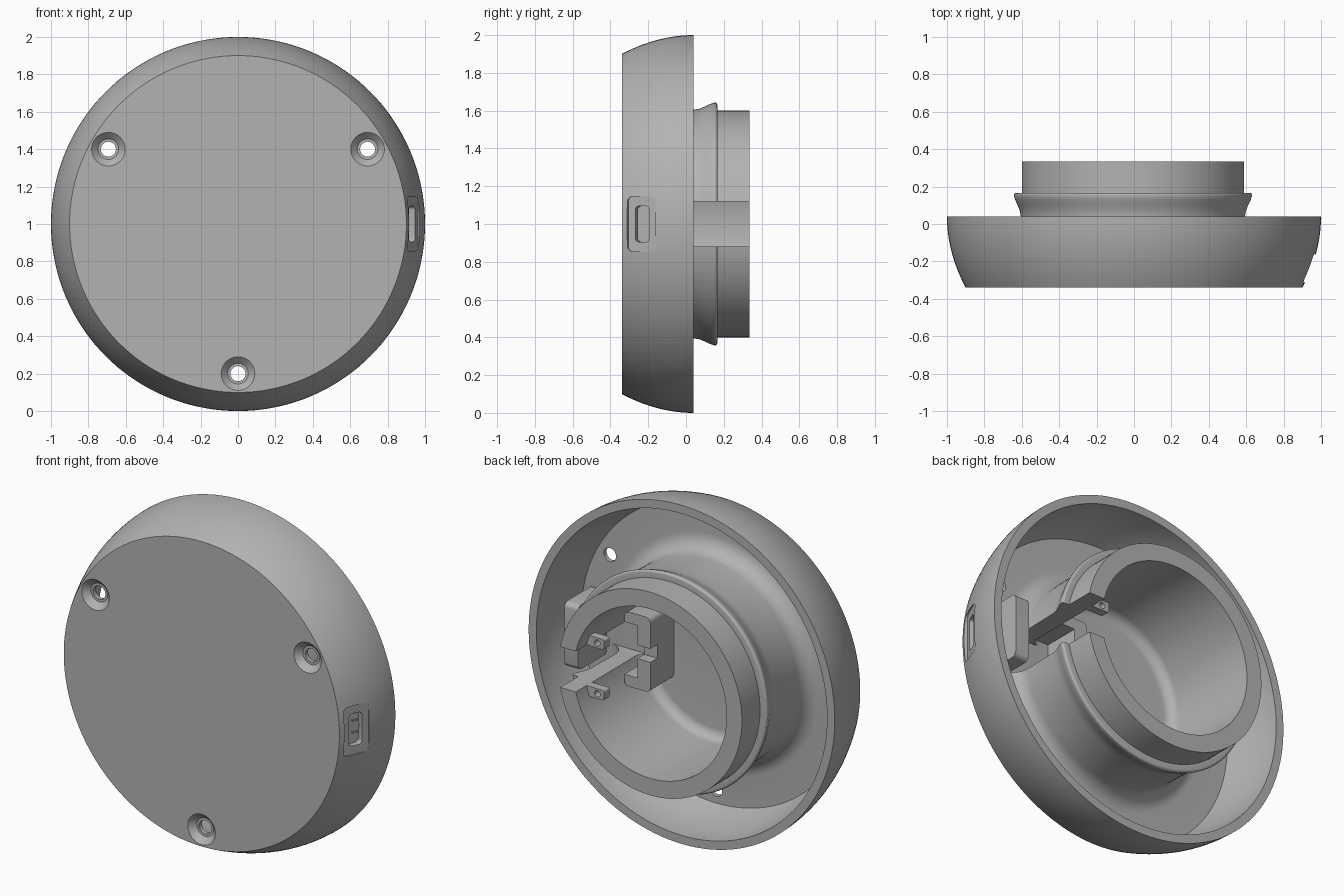
import bpy, bmesh, math
from mathutils import Vector, Matrix

if "Cube" in bpy.data.objects:
    bpy.data.objects.remove(bpy.data.objects["Cube"], do_unlink=True)

grey = bpy.data.materials.new("matte grey")
grey.use_nodes = True
grey.diffuse_color = (0.45, 0.45, 0.45, 1)
grey.node_tree.nodes["Principled BSDF"].inputs["Base Color"].default_value = grey.diffuse_color

FLOOR = -0.28
FRONT = -0.34


def finish(name, bm):
    bmesh.ops.recalc_face_normals(bm, faces=bm.faces)
    mesh = bpy.data.meshes.new(name)
    bm.to_mesh(mesh)
    bm.free()
    mesh.materials.append(grey)
    obj = bpy.data.objects.new(name, mesh)
    bpy.context.collection.objects.link(obj)
    return obj


def select(obj):
    bpy.ops.object.select_all(action='DESELECT')
    obj.select_set(True)
    bpy.context.view_layer.objects.active = obj


def lathe(name, profile, steps, centre):
    """Revolve (radius, y) points around the y direction."""
    bm = bmesh.new()
    verts = [bm.verts.new((r, y, 0)) for r, y in profile]
    edges = [bm.edges.new(pair) for pair in zip(verts, verts[1:])]
    bmesh.ops.spin(bm, geom=verts + edges, cent=(0, 0, 0), axis=(0, 1, 0),
                   angle=math.tau, steps=steps, use_merge=True)
    bmesh.ops.remove_doubles(bm, verts=bm.verts, dist=1e-5)
    bmesh.ops.translate(bm, verts=bm.verts, vec=centre)
    return finish(name, bm)


def box(name, centre, size, turn=0, bevel=0, along=None):
    """Box turned about z; along picks the axis whose edges are rounded."""
    bm = bmesh.new()
    bmesh.ops.create_cube(bm, size=1, matrix=Matrix.Diagonal((*size, 1)))
    if bevel:
        edges = [e for e in bm.edges if along is None or
                 abs((e.verts[0].co - e.verts[1].co).normalized()[along]) > 0.9]
        bmesh.ops.bevel(bm, geom=edges, offset=bevel, segments=4, profile=0.5, affect='EDGES')
    bm.transform(Matrix.Translation(centre) @ Matrix.Rotation(turn, 4, 'Z'))
    return finish(name, bm)


def cut(obj, cutter):
    cutter.hide_render = True
    mod = obj.modifiers.new("cut", 'BOOLEAN')
    mod.operation = 'DIFFERENCE'
    mod.solver = 'EXACT'
    mod.object = cutter
    select(obj)
    bpy.ops.object.modifier_apply(modifier=mod.name)
    bpy.data.objects.remove(cutter, do_unlink=True)


def smooth(obj):
    select(obj)
    bpy.ops.object.shade_smooth_by_angle(angle=math.radians(30))


def arc(cr, cy, radius, start, end, n=8):
    return [(cr + radius * math.cos(a), cy + radius * math.sin(a))
            for a in (math.radians(start + (end - start) * i / n) for i in range(n + 1))]


# Domed dish with a flanged collar rising from its floor
def wall(rim, bulge, y):
    return rim - bulge * (0.04 - y) ** 2


N = 14
outer = [FRONT + (0.04 - FRONT) * i / N for i in range(N + 1)]
inner = [0.04 + (FLOOR - 0.04) * i / N for i in range(N + 1)]
profile = [(0, FRONT)]
profile += [(wall(1.0, 0.69, y), y) for y in outer]
profile += [(wall(0.95, 0.68, y), y) for y in inner]
profile += arc(0.7, FLOOR + 0.1, 0.1, -90, -180)
profile += [(0.605, 0.04), (0.61, 0.07), (0.622, 0.1), (0.636, 0.13)]
profile += arc(0.63, 0.153, 0.013, 0, 90, 4)
profile += [(0.6, 0.166), (0.6, 0.335), (0.5, 0.335)]
profile += arc(0.44, FLOOR + 0.06, 0.06, 0, -90)
profile += [(0, FLOOR)]
dish = lathe("dish_body", profile, 144, (0, 0, 1))

# Cable slot through the collar
cut(dish, box("slot_cutter", (0.6, 0.1 + FLOOR / 2 + 0.101, 1), (0.4, 0.4 - FLOOR, 0.24)))

# Three countersunk screw holes
for degrees in (30, 150, 270):
    a = math.radians(degrees)
    screw = [(0, FRONT - 0.02), (0.09, FRONT - 0.02), (0.09, FRONT), (0.055, FRONT + 0.035),
             (0.04, FRONT + 0.035), (0.04, FLOOR + 0.04), (0, FLOOR + 0.04)]
    cut(dish, lathe("screw_cutter", screw, 40, (0.8 * math.cos(a), 0, 1 + 0.8 * math.sin(a))))

# Side port: rounded recess with an opening behind it
turn = math.atan2(-0.07, 0.155)
port = Vector((0.93, -0.232, 1))
normal = Vector((math.cos(turn), math.sin(turn), 0))
cut(dish, box("recess_cutter", port + normal * 0.1, (0.2, 0.16, 0.29), turn, 0.025, 0))
cut(dish, box("opening_cutter", port - normal * 0.03, (0.16, 0.08, 0.19), turn, 0.02, 0))
smooth(dish)

# Socket and its contacts inside the opening
box("port_socket", port - normal * 0.075, (0.07, 0.09, 0.2), turn)
for side in (-1, 1):
    across = Vector((-normal.y, normal.x, 0)) * 0.018
    box("port_contact", port - normal * 0.038 + across + Vector((0, 0, side * 0.035)),
        (0.009, 0.035, 0.009), turn)

# Rounded support standing behind the socket
smooth(box("port_support", (0.76, -0.15, 1), (0.09, 0.27, 0.38), 0, 0.03, 0))

# Notched C-shaped bracket inside the collar
bracket = box("inner_bracket", (0.36, -0.175, 1), (0.17, 0.23, 0.44), 0, 0.03, 1)
cut(bracket, box("hollow_cutter", (0.46, -0.17, 1), (0.2, 0.4, 0.31)))
cut(bracket, box("notch_cutter", (0.32, -0.08, 1), (0.3, 0.09, 0.08)))
smooth(bracket)

# Cable tie tabs either side of the slot, each with a hole
for label, side in (("upper", 1), ("lower", -1)):
    tab = box(label + "_tie_tab", (0.445, 0.21, 1 + side * 0.15), (0.15, 0.05, 0.06), 0, 0.012, 1)
    hole = [(0, 0.1), (0.018, 0.1), (0.018, 0.3), (0, 0.3)]
    cut(tab, lathe("tab_cutter", hole, 20, (0.415, 0, 1 + side * 0.15)))
    smooth(tab)
